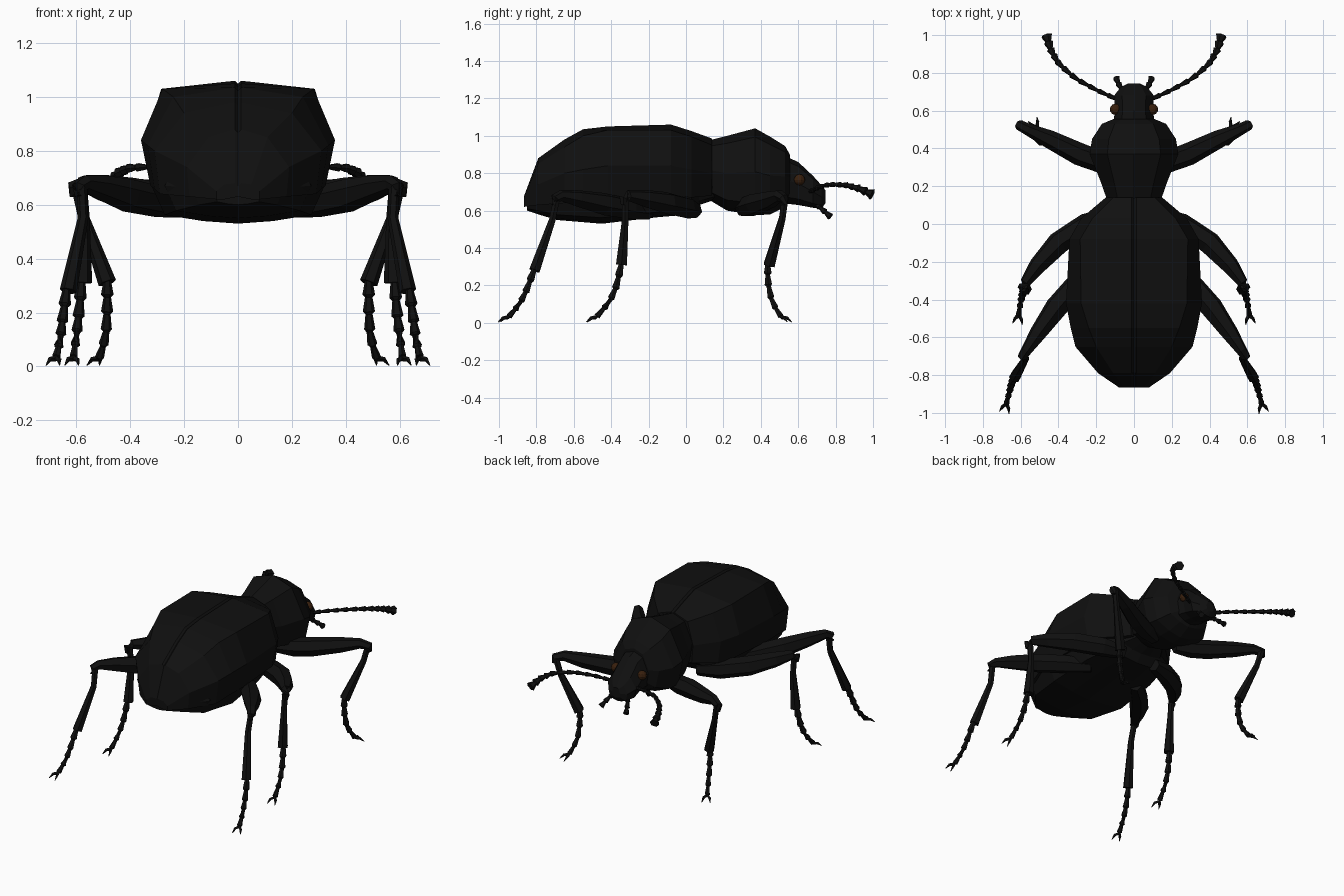
import bpy, bmesh, math
from mathutils import Vector

def material(name, col):
    m = bpy.data.materials.new(name)
    m.diffuse_color = (*col, 1)
    return m

SHELL = material("black_shell", (0.005, 0.005, 0.005))
EYE = material("brown_eye", (0.04, 0.014, 0.004))

def finish(name, bm, mat=SHELL):
    """Turn a right-hand half into an object mirrored across x = 0."""
    bmesh.ops.recalc_face_normals(bm, faces=bm.faces)
    me = bpy.data.meshes.new(name)
    bm.to_mesh(me)
    bm.free()
    me.materials.append(mat)
    ob = bpy.data.objects.new(name, me)
    bpy.context.collection.objects.link(ob)
    ob.modifiers.new("mirror", 'MIRROR')
    return ob

def skin(bm, rings, closed):
    """Bridge rings of points and cap both ends."""
    rows = [[bm.verts.new(p) for p in r] for r in rings]
    n = len(rows[0])
    for a, b in zip(rows, rows[1:]):
        for i in range(n if closed else n - 1):
            j = (i + 1) % n
            bm.faces.new((a[i], a[j], b[j], b[i]))
    bm.faces.new(rows[0])
    bm.faces.new(rows[-1])

def tube(bm, path, sides=6):
    """Loft a polygon along (x, y, z, radius) points."""
    pts = [Vector(p[:3]) for p in path]
    rings = []
    for i, p in enumerate(pts):
        d = (pts[min(i + 1, len(pts) - 1)] - pts[max(i - 1, 0)]).normalized()
        u = d.cross(Vector((0.3, 0.1, 1)) if abs(d.z) < 0.8 else Vector((0, 1, 0))).normalized()
        v = d.cross(u)
        r = path[i][3]
        rings.append([p + r * (u * math.cos(t) + v * math.sin(t))
                      for t in (2 * math.pi * k / sides for k in range(sides))])
    skin(bm, rings, True)

def beads(path, n):
    """Resample a path into n flared segments, narrow at the start of each."""
    def at(t):
        t *= len(path) - 1
        i = min(int(t), len(path) - 2)
        return Vector(path[i]).lerp(Vector(path[i + 1]), t - i)
    out = []
    for k in range(n):
        for t, s in ((k + 0.05, 0.65), (k + 0.9, 1.1)):
            p = at(t / n)
            out.append((p[0], p[1], p[2], p[3] * s))
    return out

# body: stations of (y, half width, top z, bottom z), faceted section
def body(name, stations, flat=0.6, mid=0.5):
    bm = bmesh.new()
    rings = []
    for y, w, zt, zb in stations:
        h = zt - zb
        rings.append([(0, y, zt), (w * flat, y, zt - 0.1 * h), (w, y, zb + mid * h),
                      (w * 0.85, y, zb + 0.14 * h), (w * 0.4, y, zb + 0.04 * h), (0, y, zb)])
    skin(bm, rings, False)
    return finish(name, bm)

body("thorax", [(0.12, 0.14, 0.975, 0.66), (0.22, 0.175, 1.0, 0.60), (0.37, 0.235, 1.04, 0.575),
                (0.45, 0.222, 0.995, 0.58), (0.53, 0.17, 0.945, 0.62), (0.555, 0.11, 0.90, 0.66)])
body("head", [(0.51, 0.115, 0.90, 0.64), (0.60, 0.10, 0.86, 0.63), (0.68, 0.105, 0.785, 0.615),
              (0.725, 0.07, 0.735, 0.61), (0.745, 0.03, 0.71, 0.64)])
body("belly", [(-0.85, 0.09, 0.68, 0.60), (-0.79, 0.17, 0.72, 0.58), (-0.69, 0.27, 0.75, 0.55),
               (-0.45, 0.32, 0.76, 0.53), (-0.15, 0.30, 0.76, 0.565), (0.03, 0.25, 0.76, 0.58),
               (0.07, 0.18, 0.78, 0.63), (0.16, 0.12, 0.78, 0.66)], 0.9, 0.6)

# wing cases: (y, top z, shoulder x, z, widest x, z, lower edge x, z), grooved seam
bm = bmesh.new()
rings = []
for y, zt, xs, zs, w, zw, xl, zl in [
        (-0.865, 0.68, 0.05, 0.675, 0.08, 0.65, 0.08, 0.62),
        (-0.79, 0.88, 0.11, 0.85, 0.19, 0.74, 0.18, 0.63),
        (-0.65, 0.98, 0.20, 0.94, 0.31, 0.80, 0.29, 0.64),
        (-0.55, 1.035, 0.24, 1.0, 0.335, 0.82, 0.31, 0.66),
        (-0.42, 1.05, 0.28, 1.03, 0.36, 0.84, 0.325, 0.67),
        (-0.08, 1.06, 0.285, 1.03, 0.342, 0.84, 0.31, 0.68),
        (0.03, 1.025, 0.22, 0.995, 0.28, 0.82, 0.26, 0.67),
        (0.14, 0.985, 0.11, 0.95, 0.15, 0.80, 0.14, 0.68)]:
    rings.append([(0, y, zt - 0.012), (0.012, y, zt), (xs, y, zs), (w, y, zw),
                  (xl, y, zl), (xl - 0.03, y, zl), (0, y, zl + 0.01)])
skin(bm, rings, False)
finish("wing_cases", bm)

# legs: thigh, shin, segmented foot ending in two claws
def leg(name, thigh, shin, foot):
    for part, path in (("thigh", thigh), ("shin", shin)):
        bm = bmesh.new()
        tube(bm, path)
        finish(f"{name}_{part}", bm)
    bm = bmesh.new()
    tube(bm, beads(foot, 5))
    end = Vector(foot[-1][:3])
    d = end - Vector(foot[-2][:3])
    d.z = 0
    d.normalize()
    side = Vector((-d.y, d.x, 0))
    for s in (-1, 1):
        a = end + d * 0.025 + s * side * 0.018
        b = end + d * 0.05 + s * side * 0.026
        tube(bm, [(*end, 0.011), (a.x, a.y, end.z - 0.004, 0.009), (b.x, b.y, 0.004, 0.002)], 4)
    finish(f"{name}_foot", bm)

leg("front_leg",
    [(0.08, 0.30, 0.61, 0.04), (0.18, 0.33, 0.62, 0.058), (0.29, 0.37, 0.635, 0.06),
     (0.45, 0.45, 0.66, 0.048), (0.56, 0.50, 0.68, 0.032), (0.61, 0.525, 0.665, 0.027), (0.61, 0.53, 0.63, 0.015)],
    [(0.60, 0.53, 0.67, 0.02), (0.575, 0.515, 0.56, 0.02), (0.485, 0.445, 0.31, 0.034)],
    [(0.485, 0.437, 0.32, 0.022), (0.485, 0.437, 0.22, 0.021), (0.49, 0.46, 0.11, 0.018), (0.515, 0.51, 0.03, 0.015)])
leg("middle_leg",
    [(0.12, 0.05, 0.60, 0.04), (0.25, 0.00, 0.615, 0.06), (0.40, -0.10, 0.64, 0.062),
     (0.51, -0.22, 0.665, 0.048), (0.575, -0.31, 0.68, 0.03), (0.59, -0.335, 0.665, 0.027), (0.59, -0.335, 0.63, 0.015)],
    [(0.58, -0.325, 0.67, 0.02), (0.57, -0.325, 0.55, 0.02), (0.575, -0.345, 0.31, 0.034)],
    [(0.58, -0.345, 0.32, 0.022), (0.59, -0.37, 0.20, 0.021), (0.60, -0.41, 0.11, 0.018), (0.61, -0.48, 0.03, 0.015)])
leg("hind_leg",
    [(0.18, -0.20, 0.59, 0.04), (0.29, -0.30, 0.61, 0.058), (0.41, -0.44, 0.635, 0.062),
     (0.51, -0.58, 0.665, 0.046), (0.57, -0.67, 0.68, 0.03), (0.59, -0.70, 0.665, 0.027), (0.59, -0.71, 0.63, 0.015)],
    [(0.58, -0.69, 0.67, 0.02), (0.575, -0.715, 0.55, 0.02), (0.63, -0.81, 0.28, 0.032)],
    [(0.635, -0.81, 0.29, 0.022), (0.65, -0.85, 0.18, 0.02), (0.66, -0.89, 0.10, 0.018), (0.675, -0.95, 0.03, 0.015)])

# antennae with thickened tips
bm = bmesh.new()
tube(bm, beads([(0.09, 0.66, 0.70, 0.013), (0.20, 0.71, 0.725, 0.013), (0.31, 0.77, 0.74, 0.014),
                (0.40, 0.85, 0.738, 0.016), (0.44, 0.92, 0.72, 0.02), (0.463, 1.0, 0.685, 0.028)], 11))
finish("antennae", bm)

# mouth feelers
bm = bmesh.new()
tube(bm, beads([(0.05, 0.69, 0.64, 0.015), (0.075, 0.73, 0.605, 0.015), (0.095, 0.775, 0.565, 0.018)], 3))
finish("mouth_feelers", bm)

# eyes
bm = bmesh.new()
bmesh.ops.create_uvsphere(bm, u_segments=10, v_segments=6, radius=0.03)
bmesh.ops.translate(bm, verts=bm.verts, vec=(0.098, 0.607, 0.765))
finish("eyes", bm, EYE)
